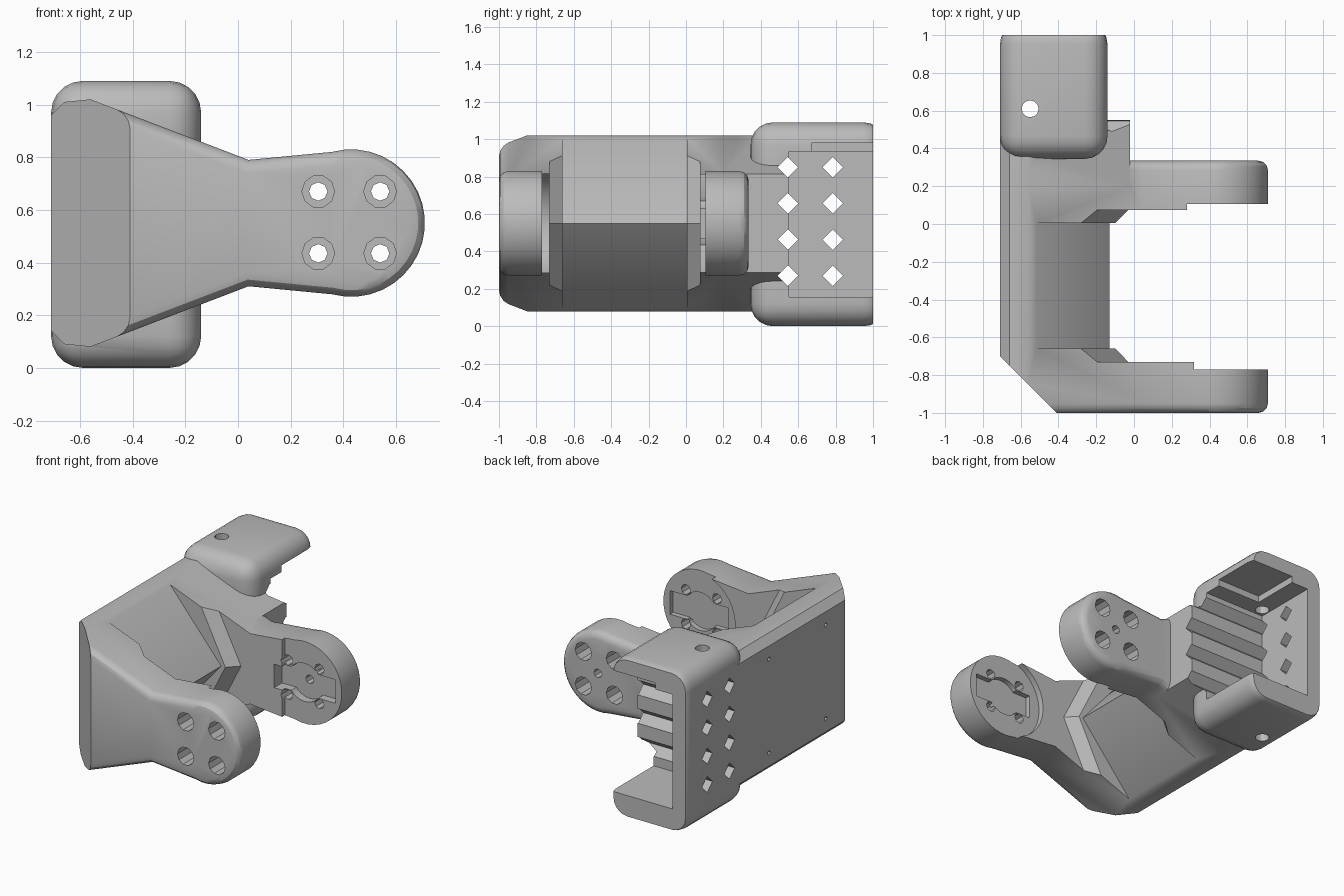
import bpy, bmesh
from math import sin, cos, pi, radians

if "Cube" in bpy.data.objects:
    bpy.data.objects.remove(bpy.data.objects["Cube"])

grey = bpy.data.materials.new("plain grey")
grey.use_nodes = True
grey.diffuse_color = (0.5, 0.5, 0.5, 1)
grey.node_tree.nodes["Principled BSDF"].inputs["Base Color"].default_value = (0.5, 0.5, 0.5, 1)

MID = 0.55          # height of the symmetry plane
HUB = 0.43          # x of the arm hub centre


def prism(name, axis, pts, lo, hi, end_pts=None):
    """Loft a 2D outline along an axis; end_pts gives a tapered far end."""
    place = {"x": lambda a, b, d: (d, a, b),
             "y": lambda a, b, d: (a, d, b),
             "z": lambda a, b, d: (a, b, d)}[axis]
    bm = bmesh.new()
    near = [bm.verts.new(place(a, b, lo)) for a, b in pts]
    far = [bm.verts.new(place(a, b, hi)) for a, b in (end_pts or pts)]
    bm.faces.new(near)
    bm.faces.new(far)
    n = len(pts)
    for i in range(n):
        j = (i + 1) % n
        bm.faces.new((near[i], near[j], far[j], far[i]))
    bmesh.ops.recalc_face_normals(bm, faces=bm.faces)
    mesh = bpy.data.meshes.new(name)
    bm.to_mesh(mesh)
    bm.free()
    mesh.materials.append(grey)
    obj = bpy.data.objects.new(name, mesh)
    bpy.context.collection.objects.link(obj)
    return obj


def box(name, x, y, z):
    return prism(name, "z", [(x[0], y[0]), (x[1], y[0]), (x[1], y[1]), (x[0], y[1])], *z)


def circle(a, b, r, n=16):
    return [(a + r * cos(2 * pi * i / n), b + r * sin(2 * pi * i / n)) for i in range(n)]


def apply(obj, mod):
    bpy.context.view_layer.objects.active = obj
    bpy.ops.object.modifier_apply(modifier=mod.name)


def round_edges(obj, width, segments):
    mod = obj.modifiers.new("round", "BEVEL")
    mod.width, mod.segments = width, segments
    mod.limit_method, mod.angle_limit = "ANGLE", radians(60)
    mod.use_clamp_overlap = False
    apply(obj, mod)


def combine(obj, other, operation="DIFFERENCE"):
    mod = obj.modifiers.new("combine", "BOOLEAN")
    mod.solver, mod.operation, mod.object = "EXACT", operation, other
    apply(obj, mod)
    bpy.data.objects.remove(other)


# Side outlines, mirrored about the middle height
def mirrored(upper):
    return upper + [(x, 2 * MID - z) for x, z in reversed(upper)]


root = [(-0.56, 1.02), (-0.66, 1.01), (-0.71, 0.96)]
hub = [(HUB + 0.28 * cos(radians(a)), MID + 0.28 * sin(radians(a))) for a in range(5, 106, 10)]

# Back plate with both arms, still solid between them
bracket = prism("bracket", "y", mirrored(hub + [(0.04, 0.79)] + root), -1, 0.335)
round_edges(bracket, 0.05, 3)

# Thick arm root and the clamp block behind it
arm_root = prism("arm_root", "y", mirrored([(-0.02, 0.813)] + root), 0.2, 0.55)
block = box("clamp_block", (-0.71, -0.14), (0.345, 1.07), (0, 1.09))
round_edges(block, 0.12, 5)
combine(block, box("end_trim", (-1, 1), (1, 1.3), (-1, 2)))
combine(bracket, arm_root, "UNION")
combine(bracket, block, "UNION")

# Gap between the arms, leaving the wedge on the back plate
combine(bracket, prism("gap", "y", [(1, -0.2), (-0.53, -0.2), (-0.53, 0.08), (-0.13, MID),
                                    (-0.53, 1.02), (-0.53, 1.3), (1, 1.3)], -0.66, 0.005))


# Chevron-edged pads on both inner faces
def chevron(s):
    return [(1, -0.2), (s - 0.475, -0.2), (s - 0.1, MID), (s - 0.475, 1.3), (1, 1.3)]


combine(bracket, prism("back_pad", "y", chevron(0), 0.004, 0.075, chevron(0.07)))
combine(bracket, prism("front_pad", "y", chevron(0.07), -0.73, -0.659, chevron(0)))

# Hub faces, horn pockets and slots
combine(bracket, prism("front_hub_face", "y", circle(HUB, MID, 0.29, 32), -0.77, -0.7))
combine(bracket, prism("back_hub_face", "y", [(0.28, 0), (1, 0), (1, 1.2), (0.36, 1.2), (0.28, 1.1)],
                       0.05, 0.105))
for name, lo, hi in (("back", 0.03, 0.16), ("front", -0.805, -0.7)):
    combine(bracket, prism(name + "_pocket", "y", circle(HUB, MID, 0.13, 24), lo, hi))
    combine(bracket, box(name + "_slot", (0.22, 0.66), (lo, hi), (0.47, 0.63)))

# Counterbored screw holes in both hubs
for x in (0.305, 0.54):
    for z in (0.435, 0.67):
        combine(bracket, prism("screw", "y", circle(x, z, 0.035, 8), -1.2, 0.5))
        combine(bracket, prism("front_bore", "y", circle(x, z, 0.062, 10), -1.2, -0.85))
        combine(bracket, prism("back_bore", "y", circle(x, z, 0.062, 10), 0.2, 0.5))
combine(bracket, prism("centre_hole", "y", circle(HUB, MID, 0.03, 8), 0.05, 0.5))

# Slanted front corner
combine(bracket, prism("corner", "z", [(-0.72, -0.69), (-0.4, -1.01), (-0.8, -1.1)], -0.5, 1.5))

# Clamp cavity, its roof recess and the clamp screw hole
combine(bracket, box("cavity", (-0.6, 0.5), (0.55, 1.2), (0.155, 0.935)))
combine(bracket, box("roof_recess", (-0.47, 0.5), (0.67, 1.2), (0.9, 0.98)))
combine(bracket, prism("clamp_screw", "z", circle(-0.55, 0.61, 0.045, 12), -0.5, 1.5))

# Diamond channels: holes in the plate, ridges on the arm root
for y in (0.545, 0.785):
    for z in (0.27, 0.463, 0.657, 0.85):
        combine(bracket, prism("diamond", "x", circle(y, z, 0.055, 4), -1, 0.5))

# Small blind holes in the back
for y in (-0.49, 0.12):
    for z in (0.23, 0.87):
        combine(bracket, prism("pin", "x", circle(y, z, 0.015, 6), -0.8, -0.62))

bpy.ops.object.select_all(action="DESELECT")
bracket.select_set(True)
bpy.context.view_layer.objects.active = bracket
bpy.ops.object.shade_smooth_by_angle(angle=radians(30))
